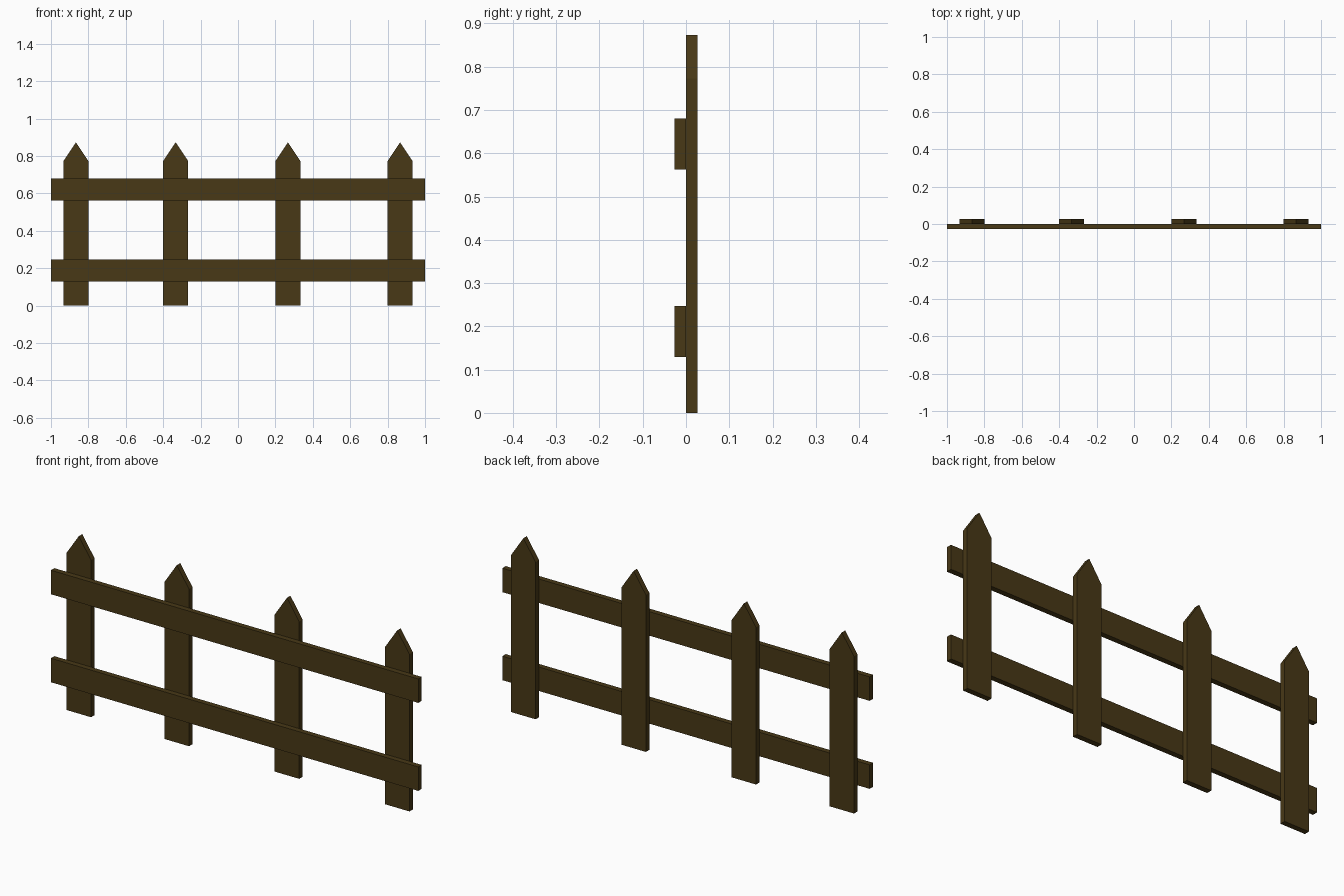
import bpy
import bmesh

if "Cube" in bpy.data.objects:
    bpy.data.objects.remove(bpy.data.objects["Cube"])

wood = bpy.data.materials.new("dark_wood")
wood.diffuse_color = (0.065, 0.04, 0.008, 1.0)
wood.use_nodes = True
wood.node_tree.nodes["Principled BSDF"].inputs["Base Color"].default_value = wood.diffuse_color

T = 0.0267  # plank thickness


def plank(name, outline, y0, y1):
    """Extrude an x-z outline from y0 to y1."""
    bm = bmesh.new()
    face = bm.faces.new([bm.verts.new((x, y0, z)) for x, z in outline])
    ext = bmesh.ops.extrude_face_region(bm, geom=[face])
    moved = [v for v in ext["geom"] if isinstance(v, bmesh.types.BMVert)]
    bmesh.ops.translate(bm, verts=moved, vec=(0, y1 - y0, 0))
    bmesh.ops.recalc_face_normals(bm, faces=bm.faces)
    mesh = bpy.data.meshes.new(name)
    bm.to_mesh(mesh)
    bm.free()
    mesh.materials.append(wood)
    obj = bpy.data.objects.new(name, mesh)
    bpy.context.collection.objects.link(obj)


# Pointed pickets at the back
W = 0.0667
for i, x in enumerate((-0.8667, -0.3333, 0.2667, 0.8667), 1):
    plank(f"picket_{i}",
          [(x - W, 0), (x + W, 0), (x + W, 0.773), (x, 0.873), (x - W, 0.773)],
          0, T)

# Horizontal rails across the front
for name, z0, z1 in (("lower_rail", 0.129, 0.247), ("upper_rail", 0.562, 0.68)):
    plank(name, [(-1, z0), (1, z0), (1, z1), (-1, z1)], -T, 0)
